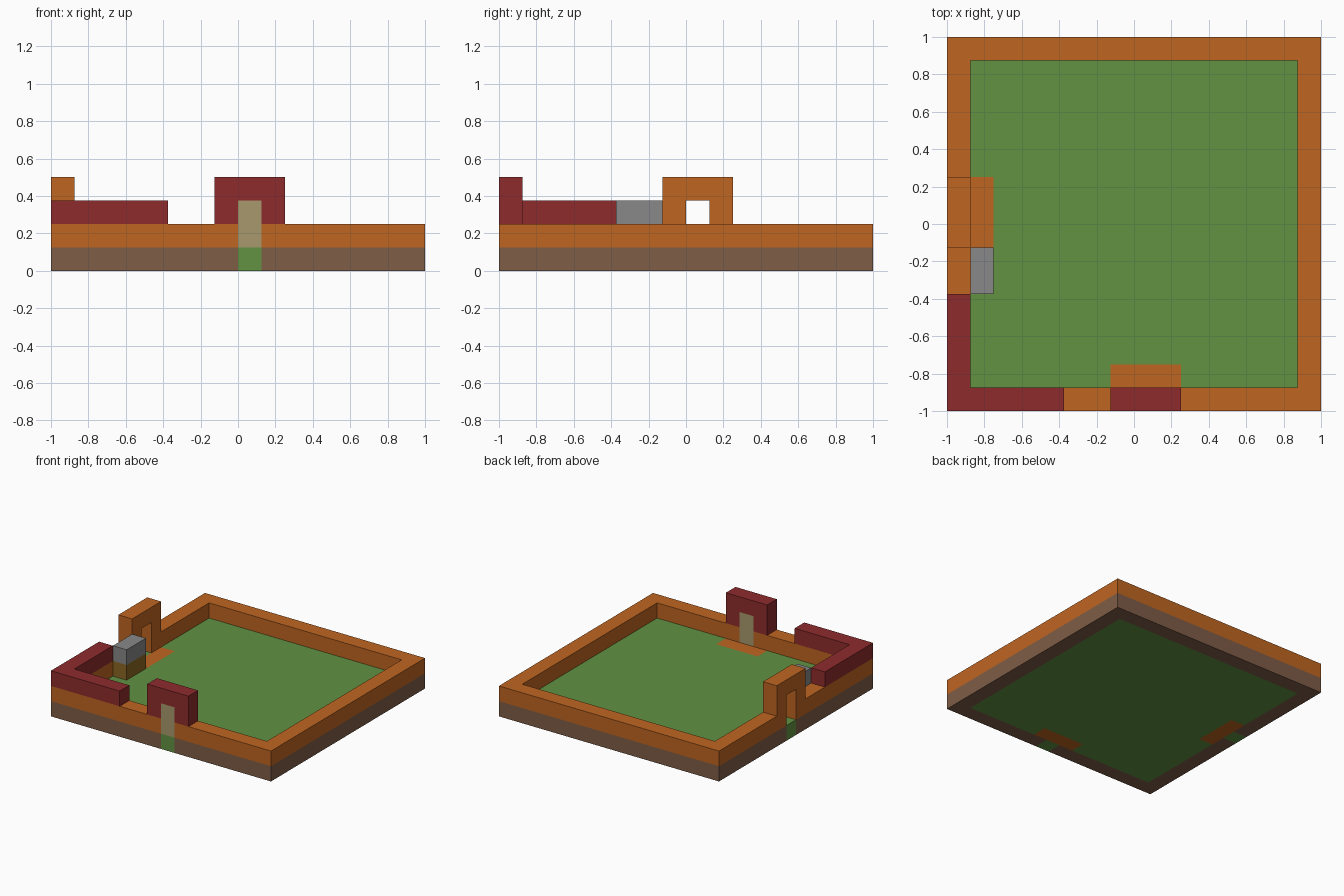
import bpy
import bmesh
from mathutils import Vector

UNIT = 0.125  # one building block

cube = bpy.data.objects.get("Cube")
if cube:
    bpy.data.objects.remove(cube, do_unlink=True)


def material(name, r, g, b):
    def linear(c):
        c /= 255
        return c / 12.92 if c <= 0.04045 else ((c + 0.055) / 1.055) ** 2.4
    colour = (linear(r), linear(g), linear(b), 1)
    mat = bpy.data.materials.new(name)
    mat.use_nodes = True
    mat.diffuse_color = colour
    mat.node_tree.nodes["Principled BSDF"].inputs["Base Color"].default_value = colour
    return mat


orange = material("orange clay", 191, 101, 33)
brown = material("brown earth", 126, 93, 71)
green = material("grass green", 98, 146, 66)
red = material("dark red", 143, 43, 44)
grey = material("stone grey", 136, 136, 136)
tan = material("tan wood", 168, 152, 108)
ochre = material("ochre wood", 140, 103, 36)


def prism(name, mat, outline, start, depth, place=lambda u, v, w: (u, v, w)):
    """Extrude an outline from start to start + depth, in block units."""
    bm = bmesh.new()
    rings = [[bm.verts.new(Vector(place(u, v, w)) * UNIT) for u, v in outline]
             for w in (start, start + depth)]
    low, high = rings
    bm.faces.new(low)
    bm.faces.new(high)
    for i in range(len(outline)):
        j = (i + 1) % len(outline)
        bm.faces.new((low[i], low[j], high[j], high[i]))
    bmesh.ops.recalc_face_normals(bm, faces=bm.faces)
    mesh = bpy.data.meshes.new(name)
    bm.to_mesh(mesh)
    bm.free()
    mesh.materials.append(mat)
    obj = bpy.data.objects.new(name, mesh)
    bpy.context.collection.objects.link(obj)
    return obj


def box(name, mat, x0, x1, y0, y1, z0, z1):
    prism(name, mat, [(x0, y0), (x1, y0), (x1, y1), (x0, y1)], z0, z1 - z0)


def corner(reach):
    """L-shaped footprint along the front right corner."""
    return [(-8, -8), (reach, -8), (reach, -7), (-7, -7), (-7, reach), (-8, reach)]


# Perimeter: brown foundation with an orange wall on top, open at both gates
long_side = [(1, -8), (8, -8), (8, 8), (-8, 8), (-8, 1),
             (-7, 1), (-7, 7), (7, 7), (7, -7), (1, -7)]
for label, mat, z in (("foundation", brown, 0), ("wall", orange, 1)):
    prism("corner_" + label, mat, corner(0), z, 1)
    prism("long_" + label, mat, long_side, z, 1)

# Raised corner wall
prism("raised_corner_wall", red, corner(-3), 2, 1)

# Lawn, notched where the thresholds lie
lawn = [(2, -7), (7, -7), (7, 7), (-7, 7), (-7, 2), (-6, 2),
        (-6, -1), (-7, -1), (-7, -7), (-1, -7), (-1, -6), (2, -6)]
prism("lawn", green, lawn, 0, 1)
box("front_threshold", orange, -1, 2, -7, -6, 0, 1)
box("side_threshold", orange, -7, -6, -1, 2, 0, 1)
box("front_doorway_ground", green, 0, 1, -8, -7, 0, 1)
box("side_doorway_ground", green, -8, -7, 0, 1, 0, 1)

# Gate arches
arch = [(-1, 2), (0, 2), (0, 3), (1, 3), (1, 2), (2, 2), (2, 4), (-1, 4)]
prism("front_arch", red, arch, -8, 1, lambda u, v, w: (u, w, v))
prism("side_arch", orange, arch, -8, 1, lambda u, v, w: (w, u, v))
box("front_door", tan, 0, 1, -8, -7, 1, 3)

# Bench block beside the side gate
box("bench_base", ochre, -7, -6, -3, -1, 1, 2)
box("bench_top", grey, -7, -6, -3, -1, 2, 3)
